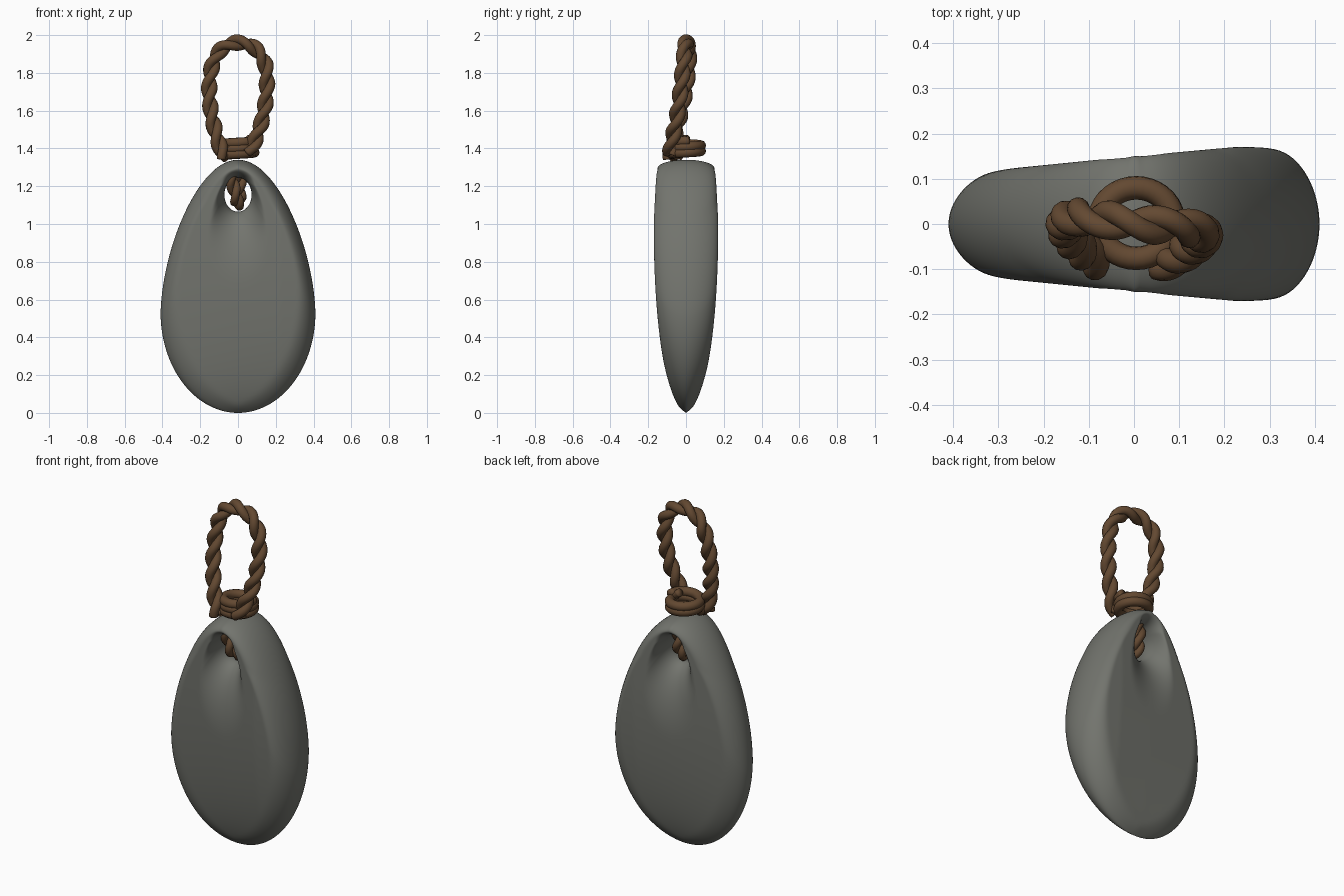
import bpy, math
from mathutils import Vector, Quaternion

if "Cube" in bpy.data.objects:
    bpy.data.objects.remove(bpy.data.objects["Cube"])


def material(name, col):
    m = bpy.data.materials.new(name)
    m.diffuse_color = (*col, 1)
    m.use_nodes = True
    m.node_tree.nodes["Principled BSDF"].inputs["Base Color"].default_value = m.diffuse_color
    return m


STONE = material("grey stone", (0.17, 0.175, 0.155))
ROPE = material("brown rope", (0.125, 0.066, 0.031))


def make_object(name, verts, faces, mat):
    me = bpy.data.meshes.new(name)
    me.from_pydata(verts, [], faces)
    me.materials.append(mat)
    me.polygons.foreach_set("use_smooth", [True] * len(me.polygons))
    me.update()
    ob = bpy.data.objects.new(name, me)
    bpy.context.collection.objects.link(ob)
    return ob


def clamp(v):
    return max(0.0, min(1.0, v))


# Egg-shaped stone: rings of cross-sections running from the hole to the outline
def build_stone(n=128, m=44):
    verts, faces = [], []
    ring = 2 * m
    for k in range(n):
        t = 2 * math.pi * k / n
        c, s = math.cos(t), math.sin(t)
        up = max(s, 0)
        outer = Vector((0.41 * c * (1 - 0.16 * up ** 1.3), 0.53 + s * (0.81 if s > 0 else 0.53)))
        inner = Vector((0.072 * c, 1.155 + 0.09 * s))
        length = (outer - inner).length
        # lip is narrow above the hole and a long dish below it
        w_in = 0.05 + 0.35 * clamp((0.75 - s) / 1.75) ** 1.3
        w_out = 0.045 + 0.17 * abs(c)
        w_in, w_out = min(w_in, length * 0.8), min(w_out, length * 0.6)
        half = []
        for j in range(m + 1):
            f = 0.5 - 0.5 * math.cos(math.pi * j / m)
            p = inner.lerp(outer, f)
            x, z = p
            thick = 0.15 + (min(0.02, 0.09 * x) if x > 0 else 0.1 * x)
            b = clamp((0.95 - z) / 0.95)
            a = clamp(1 - (1 - f) * length / w_out)
            e = clamp(1 - f * length / w_in)
            h = thick * math.sqrt((1 - a * a) * (1 - b * b) * (1 - e * e))
            half.append((x, h, z))
        verts += [(x, -h, z) for x, h, z in half]
        verts += [(x, h, z) for x, h, z in half[-2:0:-1]]
    for k in range(n):
        k2 = (k + 1) % n
        for j in range(ring):
            j2 = (j + 1) % ring
            faces.append((k * ring + j, k * ring + j2, k2 * ring + j2, k2 * ring + j))
    make_object("stone_body", verts, faces, STONE)


def smooth_path(pts, step=0.008):
    """Catmull-Rom samples through the points, evenly enough spaced."""
    p = [Vector(q) for q in pts]
    p = [2 * p[0] - p[1]] + p + [2 * p[-1] - p[-2]]
    out = []
    for i in range(1, len(p) - 2):
        a, b, c, d = p[i - 1:i + 3]
        n = max(2, int((c - b).length / step))
        for q in range(n):
            t = q / n
            out.append(0.5 * (2 * b + (c - a) * t + (2 * a - 5 * b + 4 * c - d) * t * t
                              + (3 * b - a - 3 * c + d) * t ** 3))
    return out + [p[-2]]


def frames(path):
    """Tangent and a normal carried along the path without twisting."""
    res, nrm, prev = [], None, None
    for i in range(len(path)):
        t = (path[min(i + 1, len(path) - 1)] - path[max(i - 1, 0)]).normalized()
        nrm = t.orthogonal().normalized() if nrm is None else prev.rotation_difference(t) @ nrm
        nrm = (nrm - t * nrm.dot(t)).normalized()
        res.append((t, nrm))
        prev = t
    return res


def tube(name, path, r, sides=12):
    verts, faces = [], []
    for p, (t, nrm) in zip(path, frames(path)):
        for s in range(sides):
            verts.append(p + Quaternion(t, 2 * math.pi * s / sides) @ nrm * r)
    for i in range(len(path) - 1):
        for s in range(sides):
            s2 = (s + 1) % sides
            a = i * sides
            faces.append((a + s, a + s2, a + sides + s2, a + sides + s))
    last = (len(path) - 1) * sides
    faces.append(tuple(reversed(range(sides))))
    faces.append(tuple(range(last, last + sides)))
    make_object(name, verts, faces, ROPE)


def twisted_rope(name, pts, strands=2, r=0.025, offset=0.019, pitch=0.21):
    path = smooth_path(pts)
    fr = frames(path)
    for k in range(strands):
        dist, strand = 0.0, []
        for i, (p, (t, nrm)) in enumerate(zip(path, fr)):
            if i:
                dist += (p - path[i - 1]).length
            ang = 2 * math.pi * (dist / pitch + k / strands)
            strand.append(p + Quaternion(t, ang) @ nrm * offset)
        tube(f"{name}_strand_{k + 1}", strand, r)


build_stone()

# Big hanging loop
twisted_rope("hanging_loop", [
    (-0.075, -0.085, 1.345), (-0.105, -0.065, 1.44), (-0.14, -0.03, 1.58),
    (-0.152, 0.0, 1.72), (-0.13, 0.015, 1.86), (-0.07, 0.01, 1.94), (0.01, 0.0, 1.96),
    (0.09, -0.005, 1.93), (0.145, -0.015, 1.84), (0.152, -0.03, 1.70),
    (0.13, -0.05, 1.56), (0.09, -0.075, 1.44), (0.06, -0.085, 1.37)])

# Short loop passing through the hole in the stone
twisted_rope("hole_loop", [
    (-0.045, -0.05, 1.30), (-0.03, -0.055, 1.22), (-0.01, -0.045, 1.14), (0.0, 0.0, 1.105),
    (0.008, 0.045, 1.14), (0.01, 0.055, 1.22), (0.01, 0.05, 1.30)],
    r=0.021, offset=0.016, pitch=0.17)

# Wrapped knot around the neck, ending in a short rising tail
coil = []
for i in range(90):
    a = math.radians(200 + i * 10)
    coil.append(Vector((0.005 + 0.083 * math.cos(a), 0.002 + 0.078 * math.sin(a),
                        1.365 + 0.075 * i / 89)))
tube("knot_wrap", coil, 0.026)
tube("knot_tail", smooth_path([(0.09, -0.02, 1.40), (0.07, -0.005, 1.43), (0.04, 0.0, 1.455)]), 0.022)
